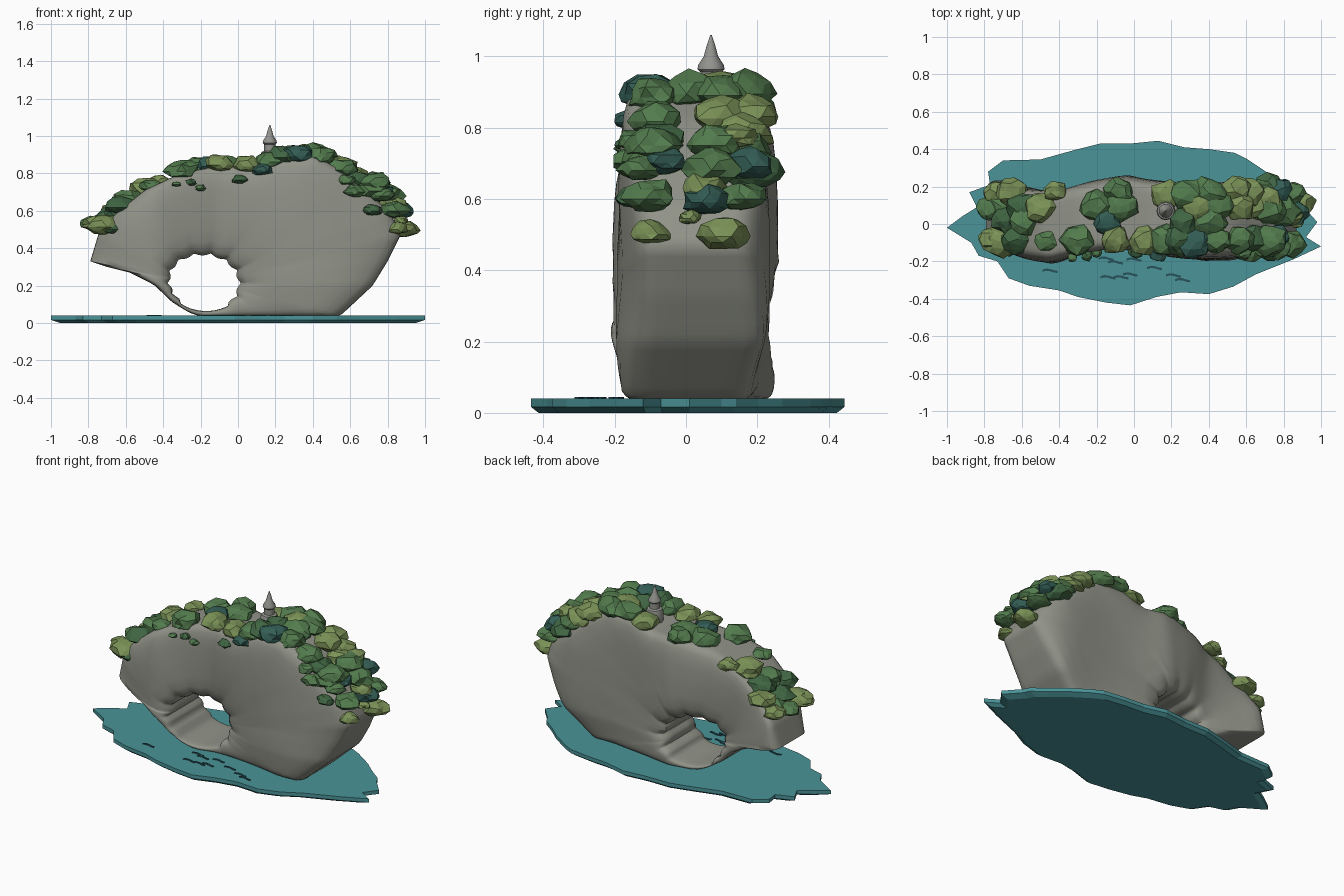
import bpy, bmesh, random
from math import sin, cos, pi, atan2, radians
from mathutils import Vector, Matrix

random.seed(11)
cube = bpy.data.objects.get("Cube")
if cube:
    bpy.data.objects.remove(cube, do_unlink=True)


def material(name, r, g, b):
    m = bpy.data.materials.new(name)
    m.use_nodes = True
    m.diffuse_color = (r, g, b, 1)
    bsdf = next(n for n in m.node_tree.nodes if n.type == "BSDF_PRINCIPLED")
    bsdf.inputs["Base Color"].default_value = (r, g, b, 1)
    return m


ROCK = material("grey rock", .285, .295, .25)
STONE = material("pale stone", .29, .29, .27)
WATER = material("teal water", .07, .295, .315)
RIPPLE = material("dark ripple", .02, .085, .105)
LEAVES = {"g": material("mid green leaves", .085, .2, .075),
          "d": material("deep green leaves", .05, .13, .055),
          "o": material("olive leaves", .195, .285, .095),
          "t": material("blue green leaves", .033, .11, .09)}


def finish(bm, name, mat, smooth=None):
    bmesh.ops.recalc_face_normals(bm, faces=bm.faces)
    mesh = bpy.data.meshes.new(name)
    bm.to_mesh(mesh)
    bm.free()
    mesh.materials.append(mat)
    ob = bpy.data.objects.new(name, mesh)
    bpy.context.collection.objects.link(ob)
    if smooth:
        bpy.ops.object.select_all(action="DESELECT")
        ob.select_set(True)
        bpy.context.view_layer.objects.active = ob
        bpy.ops.object.shade_smooth_by_angle(angle=radians(smooth))


def bridge(bm, rings, closed=False):
    """Quads between successive closed rings of vertices."""
    pairs = list(zip(rings, rings[1:])) + ([(rings[-1], rings[0])] if closed else [])
    for a, b in pairs:
        for i in range(len(a)):
            j = (i + 1) % len(a)
            bm.faces.new((a[i], a[j], b[j], b[i]))


def interp(pts, x):
    if x <= pts[0][0]:
        return pts[0][1]
    for (a, p), (b, q) in zip(pts, pts[1:]):
        if x <= b:
            return p + (q - p) * (x - a) / (b - a)
    return pts[-1][1]


# Water sheet: ragged outline, narrower underneath
shore = [(1, -.12), (.92, -.07), (.98, .01), (.9, .1), (.88, .14), (.8, .2), (.72, .27),
         (.6, .35), (.54, .38), (.4, .4), (.27, .41), (.13, .445), (-.02, .43), (-.18, .43),
         (-.32, .395), (-.5, .345), (-.7, .34), (-.78, .28), (-.77, .21), (-.88, .17),
         (-.84, .09), (-.92, .04), (-1, -.02), (-.87, -.1), (-.83, -.17), (-.73, -.2),
         (-.67, -.29), (-.56, -.33), (-.4, -.355), (-.3, -.39), (-.15, -.42), (-.02, -.435),
         (.12, -.39), (.25, -.365), (.4, -.375), (.53, -.335), (.65, -.27), (.85, -.19)]
bm = bmesh.new()
rings = [[bm.verts.new((x * k, y * k, z)) for x, y in shore]
         for k, z in ((.95, 0), (1, .017), (1, .04))]
bridge(bm, rings)
bm.faces.new(rings[0])
bm.faces.new(rings[-1])
finish(bm, "water", WATER)

# Ripples: thin bent plates on the water
bm = bmesh.new()
for x, y in ((-.45, -.25), (-.15, -.185), (-.1, -.205), (-.14, -.285), (-.07, -.285),
             (-.02, -.27), (0, -.19), (.11, -.235), (.21, -.275), (.26, -.3)):
    steps = [(-.04 + .02 * i, .006 * sin(i * 1.2)) for i in range(5)]
    low = [(x + u, y + v - .006) for u, v in steps]
    high = [(x + u, y + v + .006) for u, v in reversed(steps)]
    rings = [[bm.verts.new((u, v, z)) for u, v in low + high] for z in (.039, .044)]
    bridge(bm, rings)
    bm.faces.new(rings[1])
finish(bm, "ripples", RIPPLE)

# Rock arch: a wide slab with an opening, swept as a closed ring
crest = [(-.79, .33), (-.745, .48), (-.66, .58), (-.5, .71), (-.3, .805), (-.1, .84),
         (.1, .83), (.25, .885), (.42, .89), (.55, .82), (.7, .7), (.82, .58), (.87, .47)]
under = [(.8, .33), (.72, .2), (.57, .06), (.54, .035), (.2, .035), (-.2, .035),
         (-.26, .055), (-.35, .11), (-.45, .205), (-.58, .27), (-.7, .3)]
front_y = [(-.8, -.1), (-.62, -.17), (-.45, -.21), (-.25, -.165), (-.1, -.13),
           (.1, -.16), (.4, -.205), (.65, -.18), (.87, -.15)]
back_y = [(-.8, .225), (-.74, .25), (-.6, .205), (-.4, .175), (-.2, .23), (-.03, .265),
          (.15, .23), (.4, .215), (.72, .245), (.87, .2)]


def resample(pts, count):
    pts = [Vector(p) for p in pts]
    pts.append(pts[0])
    dist = [0]
    for a, b in zip(pts, pts[1:]):
        dist.append(dist[-1] + (b - a).length)
    xs = [(d, p.x) for d, p in zip(dist, pts)]
    zs = [(d, p.y) for d, p in zip(dist, pts)]
    return [(interp(xs, dist[-1] * i / count), interp(zs, dist[-1] * i / count))
            for i in range(count)]


outer = resample(crest + under, 130)
HX, HZ = -.19, .213
inner = []
for x, z in outer:
    a = atan2(z - HZ, x - HX)
    ribs = .09 * abs(sin(7 * a)) * (sin(a) > -.7)
    r = 1.03 - .13 * max(0, cos(a - radians(225))) - ribs
    inner.append((HX + .2 * r * cos(a), HZ + .158 * r * sin(a)))

# (fraction from opening to outline, fraction of half depth)
half = [(0, .35), (0, .72), (.05, .87), (.15, .95), (.3, .99), (.5, 1), (.7, .99),
        (.82, .97), (.91, .925), (.97, .85), (.995, .74), (1, .6), (1, .3)]
section = [(s, -h) for s, h in half] + [(1, 0)] + [(s, h) for s, h in reversed(half)] + [(0, 0)]
bm = bmesh.new()
rings = []
for s, h in section:
    ring = []
    for (ix, iz), (ox, oz) in zip(inner, outer):
        x, z = ix + (ox - ix) * s, iz + (oz - iz) * s
        f, b = interp(front_y, x), interp(back_y, x)
        taper = 1 - .12 * max(0, .2 - z) / .2
        y = (f + b) / 2 + (b - f) / 2 * h * taper
        y += .009 * sin(8 * x + 6 * z) * abs(h)
        ring.append(bm.verts.new((x, y, z)))
    rings.append(ring)
bridge(bm, rings, closed=True)
for _ in range(3):
    bmesh.ops.smooth_vert(bm, verts=[v for r, (s, h) in zip(rings, section) if .2 < s < .95
                                     for v in r], factor=.5, use_axis_y=True)
finish(bm, "rock_arch", ROCK, 60)

# Spire: small lathed tower on the crest
profile = [(.05, .82), (.05, .9), (.045, .915), (.03, .92), (.03, .955), (.038, .963),
           (.036, .975), (.02, 1.0), (.012, 1.03), (.002, 1.06)]
bm = bmesh.new()
rings = [[bm.verts.new((.17 + r * cos(pi * i / 6), .07 + r * sin(pi * i / 6), z))
          for i in range(12)] for r, z in profile]
bridge(bm, rings)
bm.faces.new(rings[0])
bm.faces.new(rings[-1])
finish(bm, "spire", STONE, 35)

# Foliage: faceted clumps with shallow undersides, grouped by colour
clumps = {key: bmesh.new() for key in LEAVES}


def clump(x, y, z, r, key):
    new = bmesh.ops.create_icosphere(clumps[key], subdivisions=2, radius=1)["verts"]
    turn = Matrix.Rotation(random.random() * 6, 3, "Z")
    wide = random.uniform(1, 1.2)
    for v in new:
        p = turn @ (v.co * random.uniform(.82, 1.15))
        height = p.z * (.75 if p.z > 0 else .5)
        v.co = (x + p.x * r * wide, y + p.y * r, z + height * r)


# Rows along the crest, one colour letter per clump
rows = [(.17, "oogoggoogd", (-.65, -.42, -.08, .17, .29, .4, .54, .61, .67, .73)),
        (.09, "gdoggogoo", (-.71, -.59, -.5, -.2, -.06, .35, .43, .55, .64)),
        (.01, "dgtdg", (-.67, -.58, -.14, .27, .4)),
        (-.09, "odggoogdtggdg", (-.72, -.62, -.47, -.3, -.1, .05, .17, .24, .33, .44, .56,
                                 .63, .7))]
for y, keys, xs in rows:
    for key, x in zip(keys, xs):
        size = .055 if x in (-.42, -.47) else random.uniform(.072, .088)
        clump(x, y + random.uniform(-.012, .012), interp(crest, x) + .005, size, key)

# Clumps hanging down the ends and the front
hanging = [(.85, -.1, .5, .055, "o"), (.88, .11, .495, .075, "o"), (.87, .01, .545, .033, "o"),
           (.84, -.1, .6, .075, "g"), (.86, .06, .59, .07, "t"), (.84, .16, .6, .065, "g"),
           (.83, .05, .63, .065, "o"), (.77, -.13, .68, .06, "g"), (.77, -.06, .7, .06, "t"),
           (.79, .07, .68, .085, "g"), (.77, .18, .69, .07, "t"), (.73, .08, .75, .08, "g"),
           (.73, -.09, .75, .08, "g"), (.72, .14, .77, .06, "o"),
           (.72, -.15, .6, .05, "d"), (.62, -.15, .7, .055, "g"), (.58, -.15, .76, .045, "g"),
           (-.76, -.08, .53, .06, "o"), (-.68, -.13, .5, .045, "d"), (-.78, .08, .53, .06, "g"),
           (-.74, .17, .53, .06, "o"), (-.33, -.18, .74, .022, "g"), (-.25, -.17, .75, .028, "d"),
           (-.2, -.15, .72, .028, "g"), (.01, -.14, .765, .04, "d"), (.13, -.15, .815, .05, "t")]
for spec in hanging:
    clump(*spec)
for key, mat in LEAVES.items():
    finish(clumps[key], mat.name.replace(" ", "_"), mat)
